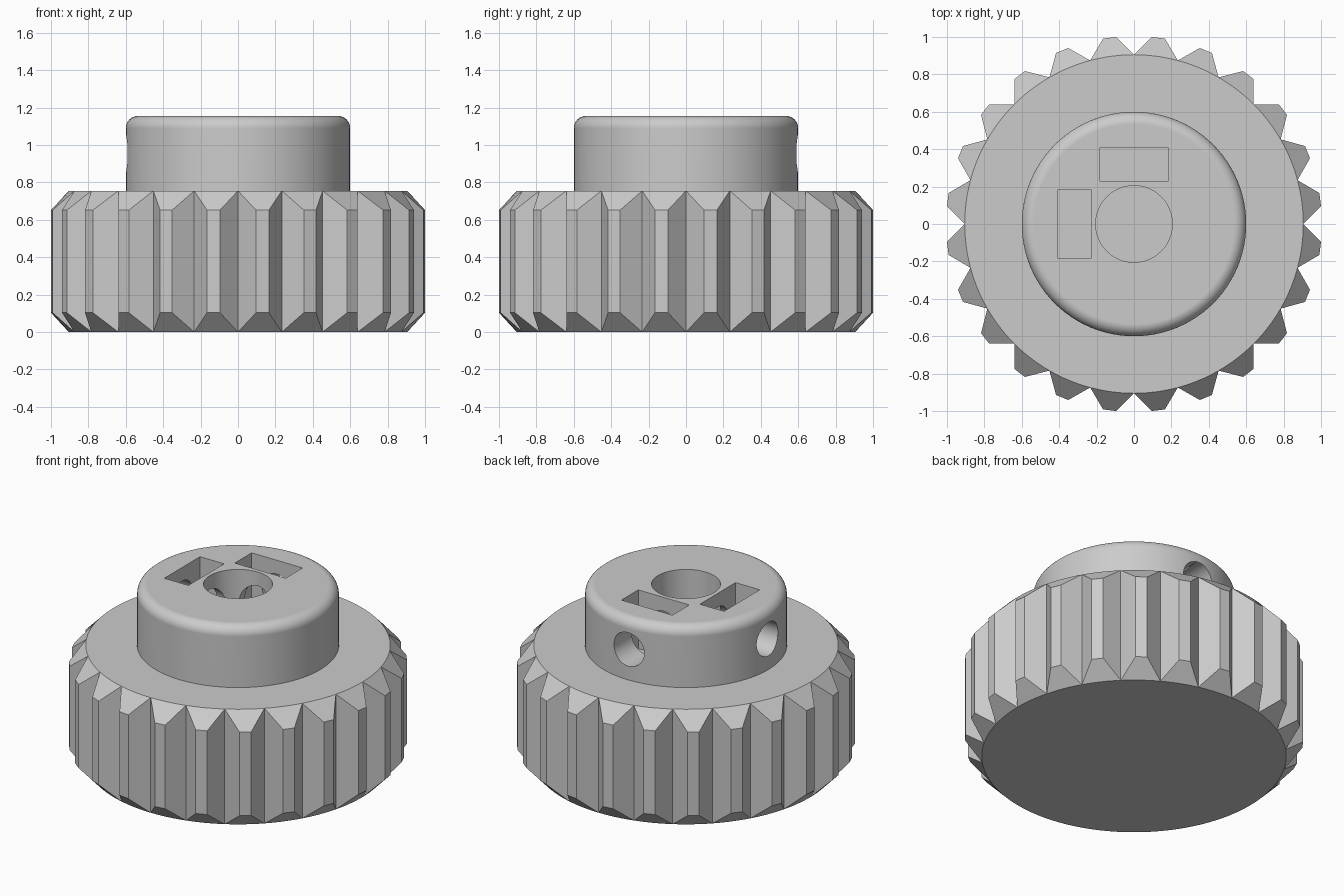
import bpy, bmesh, math
from mathutils import Vector, Matrix

if "Cube" in bpy.data.objects:
    bpy.data.objects.remove(bpy.data.objects["Cube"], do_unlink=True)

TEETH, ROOT_R, TIP_R, TIP_HALF = 24, 0.905, 1.004, 0.035
RIM_TOP, CHAMFER = 0.755, 0.103
HUB_R, HUB_TOP, FILLET = 0.6, 1.155, 0.065
BORE_R, SCREW_R, SCREW_Z = 0.205, 0.11, 0.955

grey = bpy.data.materials.new("plain grey")
grey.use_nodes = True
grey.diffuse_color = (0.6, 0.6, 0.6, 1)
grey.node_tree.nodes["Principled BSDF"].inputs["Base Color"].default_value = (0.6, 0.6, 0.6, 1)


def finish(bm, name):
    bmesh.ops.recalc_face_normals(bm, faces=bm.faces)
    mesh = bpy.data.meshes.new(name)
    bm.to_mesh(mesh)
    bm.free()
    mesh.materials.append(grey)
    obj = bpy.data.objects.new(name, mesh)
    bpy.context.collection.objects.link(obj)
    return obj


def polar(r, a, z):
    return Vector((r * math.cos(a), r * math.sin(a), z))


# Toothed rim: round discs joined by teeth that slope in at both ends
def make_rim():
    bm = bmesh.new()
    arc = 6
    n = TEETH * arc
    low, high = [[bm.verts.new(polar(ROOT_R, math.tau * i / n, z)) for i in range(n)]
                 for z in (0, RIM_TOP)]
    bm.faces.new(low)
    bm.faces.new(high)
    for t in range(TEETH):
        ids = [(t * arc + k) % n for k in range(arc + 1)]
        mid = math.tau * (t + 0.5) / TEETH
        side = polar(TIP_HALF, mid + math.pi / 2, 0)
        tips = [[bm.verts.new(polar(TIP_R, mid, z) + side * s) for s in (-1, 1)]
                for z in (CHAMFER, RIM_TOP - CHAMFER)]
        (bl, br), (tl, tr) = tips
        bm.faces.new((bl, br, tr, tl))
        bm.faces.new((low[ids[0]], bl, tl, high[ids[0]]))
        bm.faces.new((br, low[ids[-1]], high[ids[-1]], tr))
        for ring, a, b in ((low, bl, br), (high, tl, tr)):
            bm.faces.new([ring[i] for i in ids] + [b, a])
    return finish(bm, "toothed_rim")


# Hub: cylinder with a rounded top edge
def make_hub():
    bm = bmesh.new()
    profile = [(HUB_R, RIM_TOP)]
    for k in range(9):
        a = math.pi / 2 * k / 8
        profile.append((HUB_R - FILLET + FILLET * math.cos(a),
                        HUB_TOP - FILLET + FILLET * math.sin(a)))
    seg = 96
    rings = [[bm.verts.new(polar(r, math.tau * i / seg, z)) for i in range(seg)]
             for r, z in profile]
    for a, b in zip(rings, rings[1:]):
        for i in range(seg):
            j = (i + 1) % seg
            bm.faces.new((a[i], a[j], b[j], b[i]))
    bm.faces.new(rings[0])
    bm.faces.new(rings[-1])
    return finish(bm, "hub")


def cylinder_cutter(name, radius, length, matrix):
    bm = bmesh.new()
    bmesh.ops.create_cone(bm, cap_ends=True, segments=48, radius1=radius,
                          radius2=radius, depth=length, matrix=matrix)
    return finish(bm, name)


def box_cutter(name, size, centre):
    bm = bmesh.new()
    bmesh.ops.create_cube(bm, size=1, matrix=Matrix.Translation(centre) @ Matrix.Diagonal((*size, 1)))
    return finish(bm, name)


def cut(obj, cutters):
    bpy.context.view_layer.objects.active = obj
    for c in cutters:
        mod = obj.modifiers.new("cut", 'BOOLEAN')
        mod.operation, mod.solver, mod.object = 'DIFFERENCE', 'EXACT', c
        bpy.ops.object.modifier_apply(modifier=mod.name)


rim, hub = make_rim(), make_hub()

# Shaft bore, two screw holes and two nut slots
bore = cylinder_cutter("bore_cutter", BORE_R, 1.0, Matrix.Translation((0, 0, 0.75)))
back_screw = cylinder_cutter("back_screw_cutter", SCREW_R, 0.7,
                             Matrix.Translation((0, 0.45, SCREW_Z)) @ Matrix.Rotation(math.pi / 2, 4, 'X'))
right_screw = cylinder_cutter("right_screw_cutter", SCREW_R, 0.7,
                              Matrix.Translation((-0.45, 0, SCREW_Z)) @ Matrix.Rotation(math.pi / 2, 4, 'Y'))
back_slot = box_cutter("back_slot_cutter", (0.37, 0.175, 0.5), (0, 0.318, 1.02))
right_slot = box_cutter("right_slot_cutter", (0.175, 0.37, 0.5), (-0.318, 0, 1.02))

cutters = [bore, back_screw, right_screw, back_slot, right_slot]
cut(hub, cutters)
cut(rim, [bore])
for c in cutters:
    bpy.data.objects.remove(c, do_unlink=True)

# Smooth round walls, keep crisp edges; the tooth faces stay flat
for obj, angle in ((hub, 30), (rim, 12)):
    bpy.ops.object.select_all(action='DESELECT')
    obj.select_set(True)
    bpy.context.view_layer.objects.active = obj
    bpy.ops.object.shade_smooth_by_angle(angle=math.radians(angle))
    weighted = obj.modifiers.new("weighted_normals", 'WEIGHTED_NORMAL')
    weighted.keep_sharp = True
